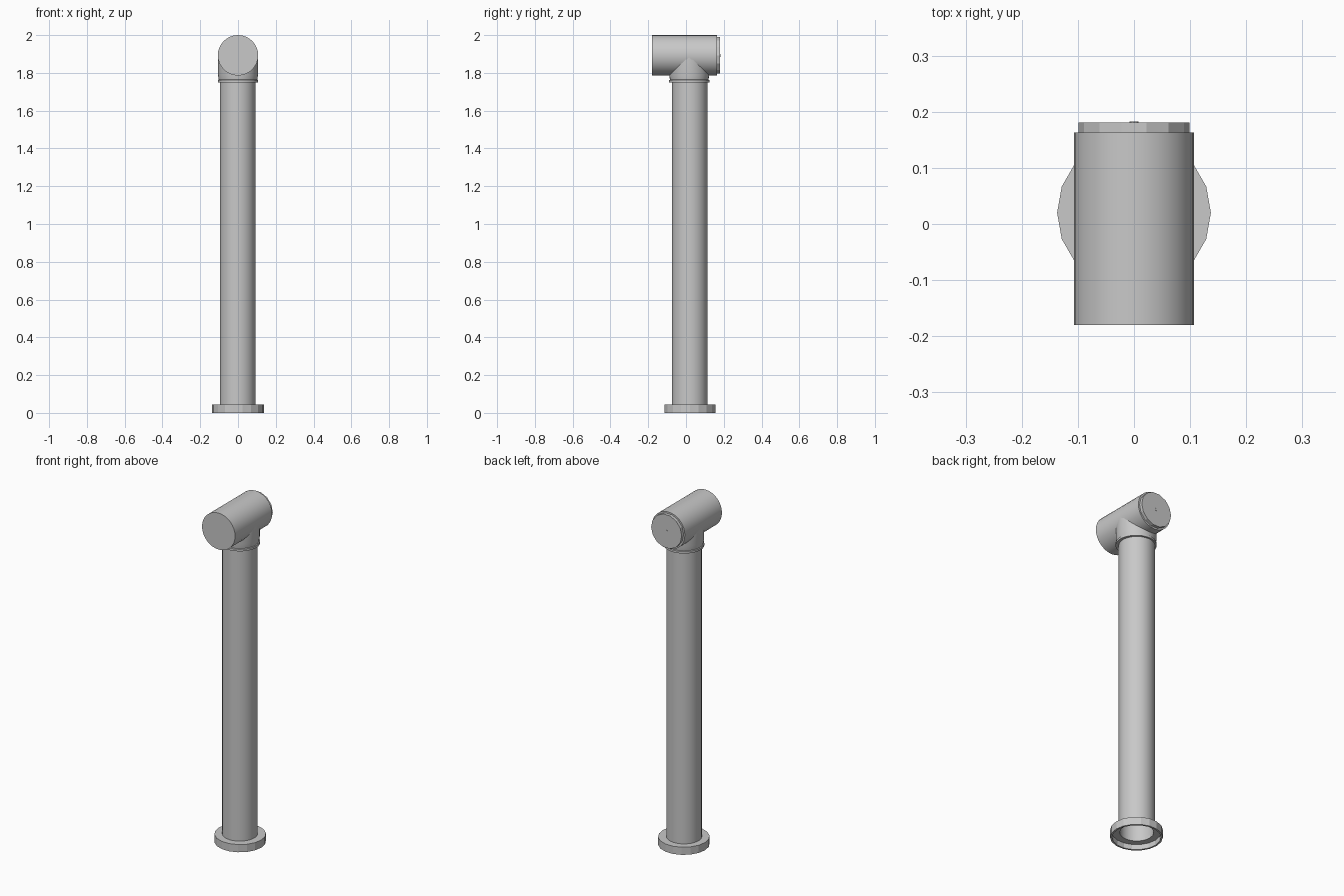
import bpy, bmesh, math
from mathutils import Matrix

cube = bpy.data.objects.get("Cube")
if cube:
    bpy.data.objects.remove(cube)

grey = bpy.data.materials.new("light_grey")
grey.use_nodes = True
colour = (0.58, 0.58, 0.58, 1)
grey.diffuse_color = colour
grey.node_tree.nodes["Principled BSDF"].inputs["Base Color"].default_value = colour

HEAD_Z = 1.893
POLE_Y = 0.02
ALONG_Y = Matrix.Rotation(-math.pi / 2, 4, "X")


def lathe(name, profile, centre, sides=32, turn=Matrix(), angle=35):
    """Revolve (radius, height) points; radius 0 closes an end."""
    bm = bmesh.new()
    rings = []
    for r, h in profile:
        if r == 0:
            rings.append([bm.verts.new((0, 0, h))] * sides)
        else:
            rings.append([bm.verts.new((r * math.cos(i * math.tau / sides),
                                        r * math.sin(i * math.tau / sides), h))
                          for i in range(sides)])
    for low, high in zip(rings, rings[1:]):
        for i in range(sides):
            j = (i + 1) % sides
            corners = list(dict.fromkeys((low[i], low[j], high[j], high[i])))
            bm.faces.new(corners)
    bmesh.ops.transform(bm, matrix=Matrix.Translation(centre) @ turn, verts=bm.verts)
    bmesh.ops.recalc_face_normals(bm, faces=bm.faces)
    mesh = bpy.data.meshes.new(name)
    bm.to_mesh(mesh)
    bm.free()
    mesh.materials.append(grey)
    obj = bpy.data.objects.new(name, mesh)
    bpy.context.collection.objects.link(obj)
    bpy.ops.object.select_all(action="DESELECT")
    obj.select_set(True)
    bpy.context.view_layer.objects.active = obj
    bpy.ops.object.shade_smooth_by_angle(angle=math.radians(angle))
    return obj


# Hollow upright tube, open at the foot
lathe("pole", [(0, 1.78), (0.094, 1.78), (0.094, 0.03), (0.088, 0.03),
               (0.088, 1.77), (0, 1.77)], (-0.002, POLE_Y, 0))

# Foot flange, recessed underneath around the tube
lathe("base_flange", [(0.09, 0.045), (0.137, 0.045), (0.137, 0), (0.127, 0),
                      (0.127, 0.03), (0.09, 0.03), (0.09, 0.045)],
      (0, POLE_Y, 0), sides=18, angle=15)

# Tee branch with a stepped collar at its lower end
lathe("tee_branch", [(0, 1.75), (0.107, 1.75), (0.107, 1.762), (0.102, 1.764),
                     (0.106, 1.79), (0.106, HEAD_Z), (0, HEAD_Z)],
      (0, POLE_Y - 0.003, 0))

# Horizontal head
lathe("head_tube", [(0, -0.18), (0.107, -0.18), (0.107, 0.163), (0, 0.163)],
      (0, 0, HEAD_Z), turn=ALONG_Y)

# Faceted rear cap with a small central screw
lathe("rear_cap", [(0, 0.15), (0.099, 0.15), (0.099, 0.181), (0, 0.181)],
      (0, 0, HEAD_Z), sides=14, turn=ALONG_Y, angle=15)
lathe("rear_screw", [(0, 0.175), (0.008, 0.175), (0.008, 0.183), (0, 0.183)],
      (0, 0, HEAD_Z), sides=8, turn=ALONG_Y)
